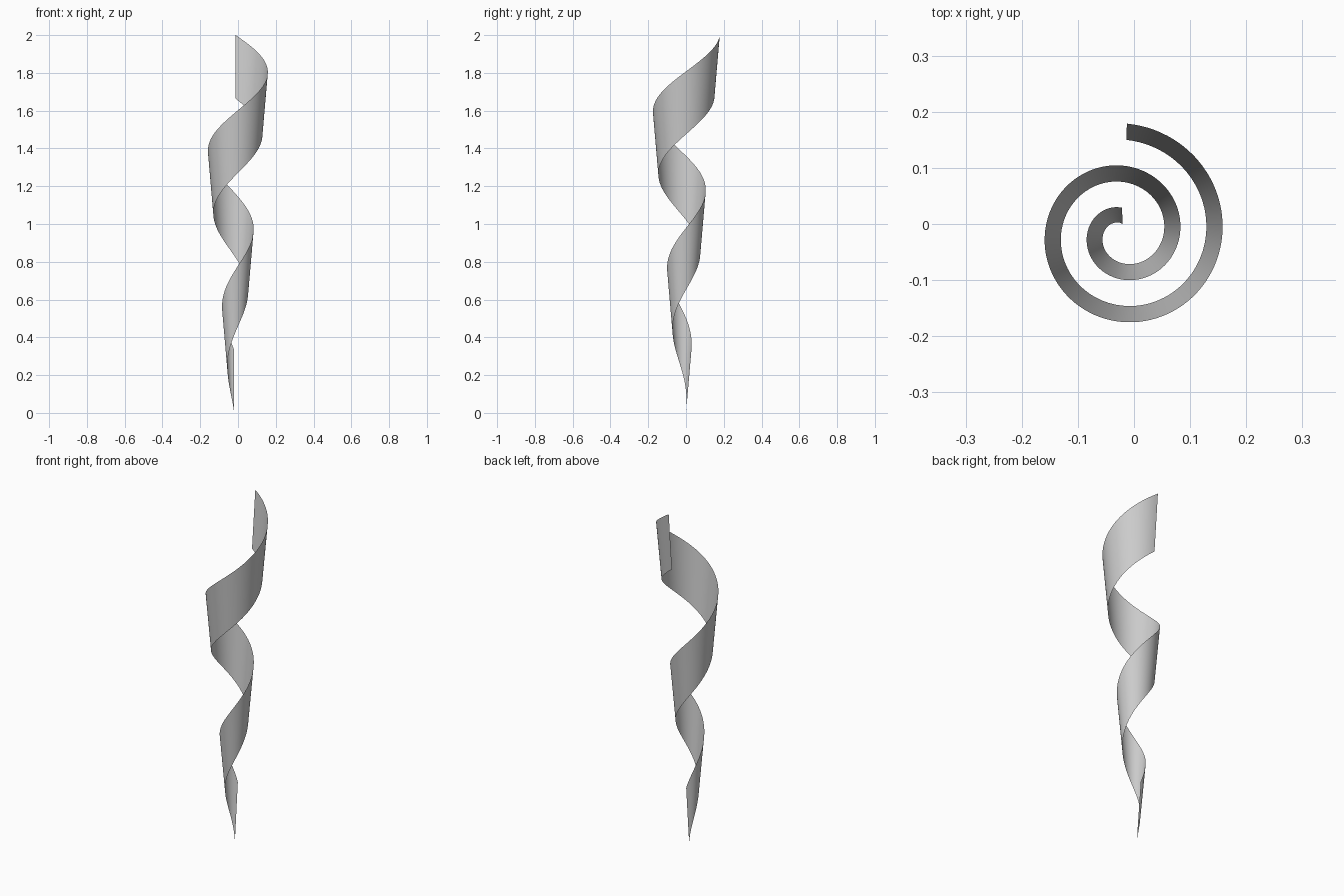
import bpy, bmesh, math

cube = bpy.data.objects.get("Cube")
if cube:
    bpy.data.objects.remove(cube, do_unlink=True)

# Spiral settings
STEPS = 192
CENTRE = (-0.0195, -0.0165)
START, END = math.radians(92.5), math.radians(808)
R_START, R_END = 0.0165, 0.1665   # radius of the lower edge
FLARE = 0.029                     # the upper edge leans outward
HEIGHT = 0.335                    # ribbon width

# One plain grey material
grey = bpy.data.materials.new("light_grey")
grey.use_nodes = True
colour = (0.6, 0.6, 0.6, 1)
grey.diffuse_color = colour
grey.node_tree.nodes["Principled BSDF"].inputs["Base Color"].default_value = colour


def spiral_point(t, lean, lift):
    angle = START + (END - START) * t
    radius = R_START + (R_END - R_START) * t + lean
    return (CENTRE[0] + radius * math.cos(angle),
            CENTRE[1] + radius * math.sin(angle),
            (2 - HEIGHT) * t + lift)


# Ribbon: lower and upper spiral edges bridged with quads
bm = bmesh.new()
rungs = []
for i in range(STEPS + 1):
    t = i / STEPS
    rungs.append((bm.verts.new(spiral_point(t, 0, 0)),
                  bm.verts.new(spiral_point(t, FLARE, HEIGHT))))
for (low_a, top_a), (low_b, top_b) in zip(rungs, rungs[1:]):
    bm.faces.new((low_a, low_b, top_b, top_a)).smooth = True

mesh = bpy.data.meshes.new("spiral_ribbon")
bm.to_mesh(mesh)
bm.free()
mesh.materials.append(grey)
ribbon = bpy.data.objects.new("spiral_ribbon", mesh)
bpy.context.collection.objects.link(ribbon)
